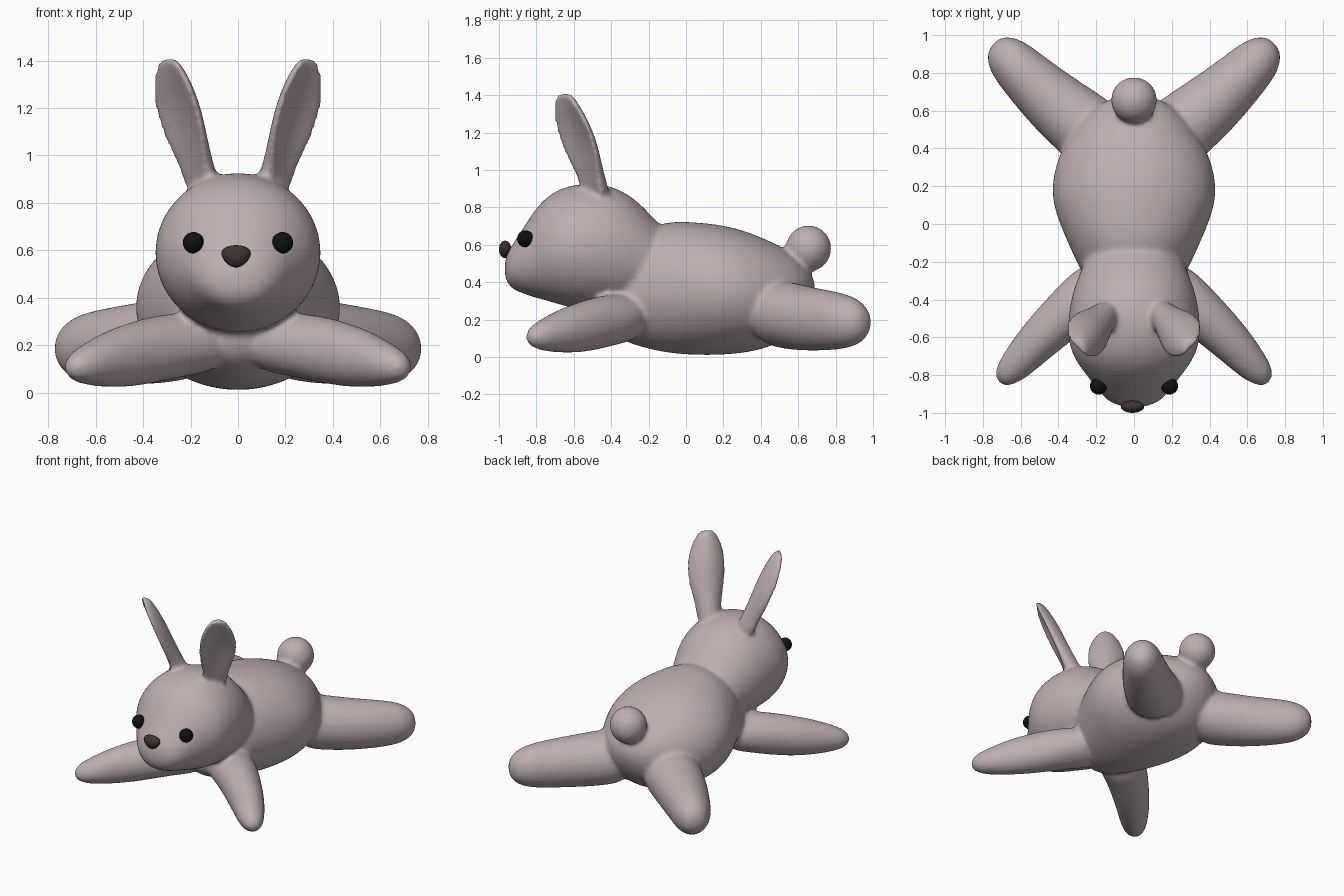
import bpy, bmesh
from math import sin, cos, tau
from mathutils import Vector, Matrix

if "Cube" in bpy.data.objects:
    bpy.data.objects.remove(bpy.data.objects["Cube"])

SIDES = 20
UP = Vector((0, 0, 1))


def material(name, rgb):
    m = bpy.data.materials.new(name)
    m.diffuse_color = (*rgb, 1)
    m.use_nodes = True
    m.node_tree.nodes["Principled BSDF"].inputs["Base Color"].default_value = m.diffuse_color
    return m


def finish(bm, name, mat):
    bmesh.ops.recalc_face_normals(bm, faces=bm.faces)
    for f in bm.faces:
        f.smooth = True
    mesh = bpy.data.meshes.new(name)
    bm.to_mesh(mesh)
    bm.free()
    mesh.materials.append(mat)
    ob = bpy.data.objects.new(name, mesh)
    bpy.context.collection.objects.link(ob)
    return ob


def loft(bm, stations, u, v, cup=0.0):
    """Closed tube of ellipses (x, y, z, half width, half height) lying along u and v;
    cup bends each section forward at its rims."""
    rings = []
    for x, y, z, w, h in stations:
        ring = []
        for i in range(SIDES):
            a = tau * i / SIDES
            bend = cup * (w / 0.13) * (cos(a) ** 2 - 0.5)
            ring.append(bm.verts.new(Vector((x, y, z)) + u * (w * cos(a)) + v * (h * sin(a) + bend)))
        rings.append(ring)
    for r0, r1 in zip(rings, rings[1:]):
        for i in range(SIDES):
            j = (i + 1) % SIDES
            bm.faces.new((r0[i], r0[j], r1[j], r1[i]))
    bm.faces.new(rings[0])
    bm.faces.new(rings[-1])


fur = material("fur", (0.52, 0.43, 0.44))
black = material("eye_black", (0.004, 0.006, 0.006))
brown = material("nose_brown", (0.05, 0.033, 0.028))

skin = bmesh.new()

# torso: (y, z, half width, half height)
torso = [(-.46, .25, .04, .04), (-.42, .25, .15, .12), (-.35, .32, .23, .23), (-.25, .36, .285, .31),
         (-.1, .375, .355, .36), (.05, .365, .42, .36), (.17, .36, .445, .355), (.3, .35, .425, .335),
         (.4, .34, .385, .305), (.5, .335, .325, .265), (.6, .345, .24, .19), (.66, .36, .14, .11),
         (.69, .37, .04, .03)]
# head with muzzle
head = [(-.1, .5, .2, .18), (-.18, .5, .26, .25), (-.25, .54, .285, .29), (-.35, .575, .328, .328),
        (-.47, .59, .35, .343), (-.58, .59, .358, .341), (-.68, .59, .338, .313), (-.76, .575, .288, .273),
        (-.82, .545, .238, .228), (-.87, .515, .203, .178), (-.92, .485, .16, .13),
        (-.955, .475, .11, .085), (-.97, .47, .04, .035)]
for part in (torso, head):
    loft(skin, [(0, *s) for s in part], Vector((1, 0, 0)), UP)

# legs and ears on the right: (x, y, z, half width, half thickness)
front_leg = [(.08, -.28, .22, .15, .13), (.22, -.36, .205, .155, .135), (.34, -.46, .185, .135, .143),
             (.45, -.56, .16, .122, .138), (.55, -.66, .14, .107, .12), (.63, -.75, .12, .09, .092),
             (.69, -.81, .11, .065, .063), (.715, -.84, .105, .025, .025)]
hind_leg = [(.15, .42, .24, .2, .17), (.28, .53, .225, .19, .185), (.42, .64, .205, .172, .175),
            (.56, .77, .195, .147, .162), (.64, .85, .19, .132, .147), (.69, .90, .187, .112, .125),
            (.73, .94, .185, .075, .085), (.745, .955, .185, .03, .03)]
ear = [(.14, -.47, .84, .085, .06), (.165, -.495, .94, .085, .055), (.185, -.515, 1.0, .1, .048),
       (.215, -.545, 1.1, .125, .04), (.24, -.578, 1.2, .133, .038), (.265, -.615, 1.3, .112, .036),
       (.285, -.64, 1.375, .075, .032), (.293, -.65, 1.415, .035, .022)]
for side in (1, -1):
    def flip(stations):
        return [(side * s[0], *s[1:]) for s in stations]
    loft(skin, flip(front_leg), Vector((side * .69, .72, 0)), UP)
    loft(skin, flip(hind_leg), Vector((side * -.67, .74, 0)), UP)
    loft(skin, flip(ear), Vector((side * .707, .707, 0)), Vector((side * .707, -.707, 0)), cup=.06)

# round tail
bmesh.ops.create_uvsphere(skin, u_segments=20, v_segments=12, radius=.125,
                          matrix=Matrix.Translation((0, .655, .58)))

# fuse all the fur parts into one soft skin
plush = finish(skin, "plush_skin", fur)
sub = plush.modifiers.new("round", 'SUBSURF')
sub.levels = sub.render_levels = 2
remesh = plush.modifiers.new("fuse", 'REMESH')
remesh.mode = 'VOXEL'
remesh.voxel_size = .014
remesh.use_smooth_shade = True
smooth = plush.modifiers.new("soften", 'SMOOTH')
smooth.factor = .5
smooth.iterations = 10

# bead eyes
for side, name in ((1, "right_eye"), (-1, "left_eye")):
    bm = bmesh.new()
    bmesh.ops.create_uvsphere(bm, u_segments=24, v_segments=16, radius=.045,
                              matrix=Matrix.Translation((side * .188, -.858, .632)))
    finish(bm, name, black)

# nose: sphere tapered towards its lower end
bm = bmesh.new()
bmesh.ops.create_uvsphere(bm, u_segments=24, v_segments=16, radius=1)
for v in bm.verts:
    taper = 1 + .28 * v.co.z
    v.co = Vector((-.008 + v.co.x * .06 * taper, -.967 + v.co.y * .033, .575 + v.co.z * .047))
finish(bm, "nose", brown)
